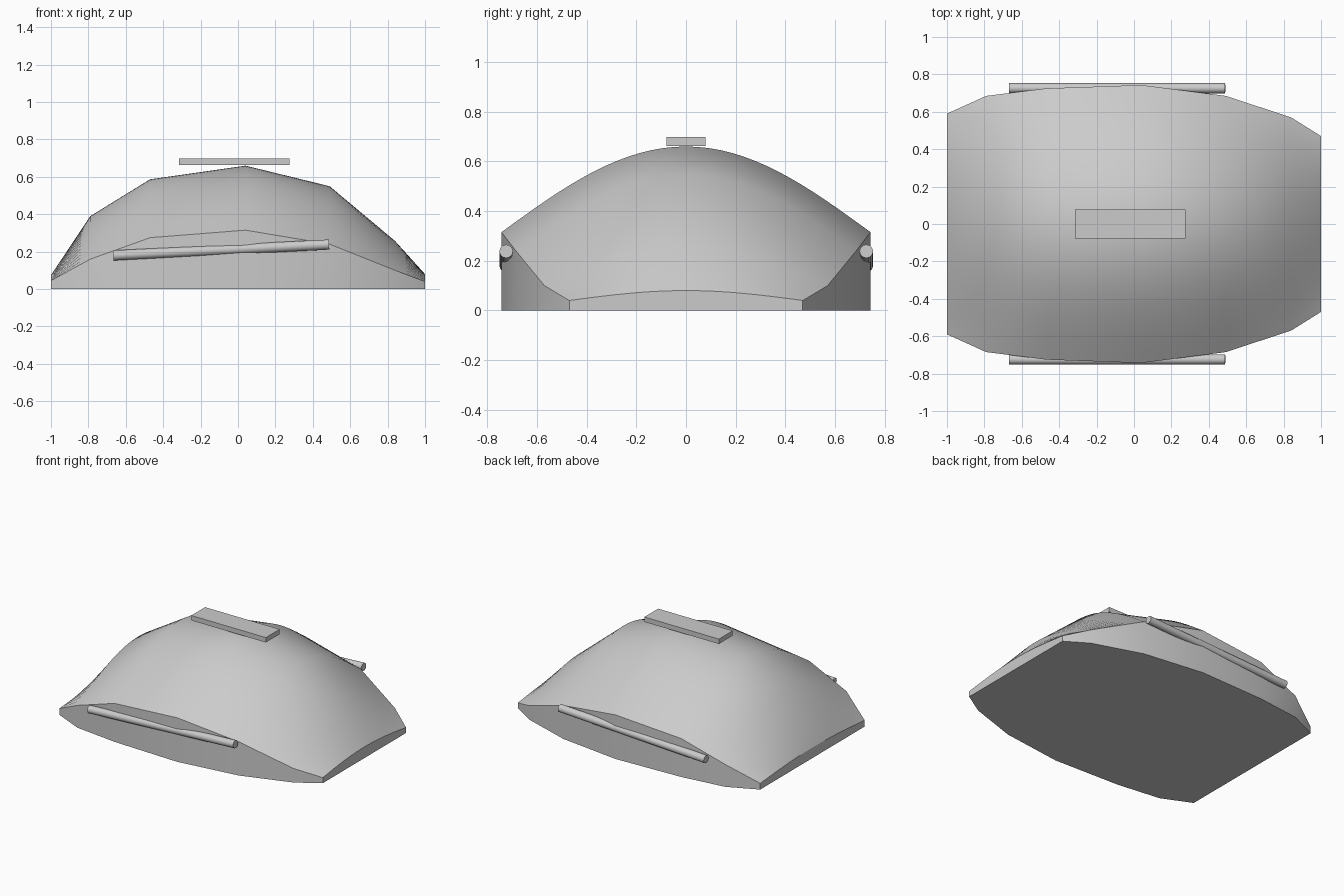
import bpy, bmesh, math
from mathutils import Vector

cube = bpy.data.objects.get("Cube")
if cube:
    bpy.data.objects.remove(cube, do_unlink=True)

grey = bpy.data.materials.new("plain grey")
grey.use_nodes = True
grey.diffuse_color = (0.6, 0.6, 0.6, 1)
grey.node_tree.nodes["Principled BSDF"].inputs["Base Color"].default_value = (0.6, 0.6, 0.6, 1)


def finish(obj, name):
    obj.name = name
    obj.data.materials.append(grey)
    bpy.ops.object.select_all(action='DESELECT')
    obj.select_set(True)
    bpy.context.view_layer.objects.active = obj
    bpy.ops.object.shade_smooth_by_angle(angle=math.radians(32))


# Domed body: arched sections (x, half width, side height, crown height)
SECTIONS = [(-1, 0.59, 0.045, 0.075), (-0.79, 0.685, 0.16, 0.39),
            (-0.47, 0.725, 0.275, 0.587), (0.04, 0.743, 0.315, 0.66),
            (0.49, 0.685, 0.24, 0.55), (0.84, 0.57, 0.10, 0.257),
            (1, 0.47, 0.04, 0.08)]
STEPS = 32
bm = bmesh.new()
rings = []
for x, width, side, crown in SECTIONS:
    ring = [bm.verts.new((x, -width, 0))]
    for i in range(STEPS + 1):
        t = 2 * i / STEPS - 1
        arch = math.cos(t * math.pi / 2)
        ring.append(bm.verts.new((x, t * width, side + (crown - side) * arch)))
    ring.append(bm.verts.new((x, width, 0)))
    rings.append(ring)
for a, b in zip(rings, rings[1:]):
    for i in range(len(a) - 1):
        bm.faces.new((a[i], b[i], b[i + 1], a[i + 1]))
bm.faces.new(rings[0])
bm.faces.new(rings[-1])
bm.faces.new([r[0] for r in rings] + [r[-1] for r in reversed(rings)])
bmesh.ops.recalc_face_normals(bm, faces=bm.faces)
mesh = bpy.data.meshes.new("body")
bm.to_mesh(mesh)
bm.free()
body = bpy.data.objects.new("body", mesh)
bpy.context.collection.objects.link(body)
finish(body, "body")

# Slightly sloping rod along each side
for name, y in (("front_rod", -0.724), ("back_rod", 0.726)):
    start, end = Vector((-0.667, y, 0.18)), Vector((0.487, y, 0.238))
    axis = end - start
    bpy.ops.mesh.primitive_cylinder_add(vertices=16, radius=0.027, depth=axis.length,
                                        location=(start + end) / 2,
                                        rotation=axis.to_track_quat('Z', 'Y').to_euler())
    finish(bpy.context.object, name)

# Flat plate on the crown
bpy.ops.mesh.primitive_cube_add(size=1, location=(-0.02, 0, 0.68))
plate = bpy.context.object
plate.scale = (0.59, 0.156, 0.035)
finish(plate, "top_plate")
